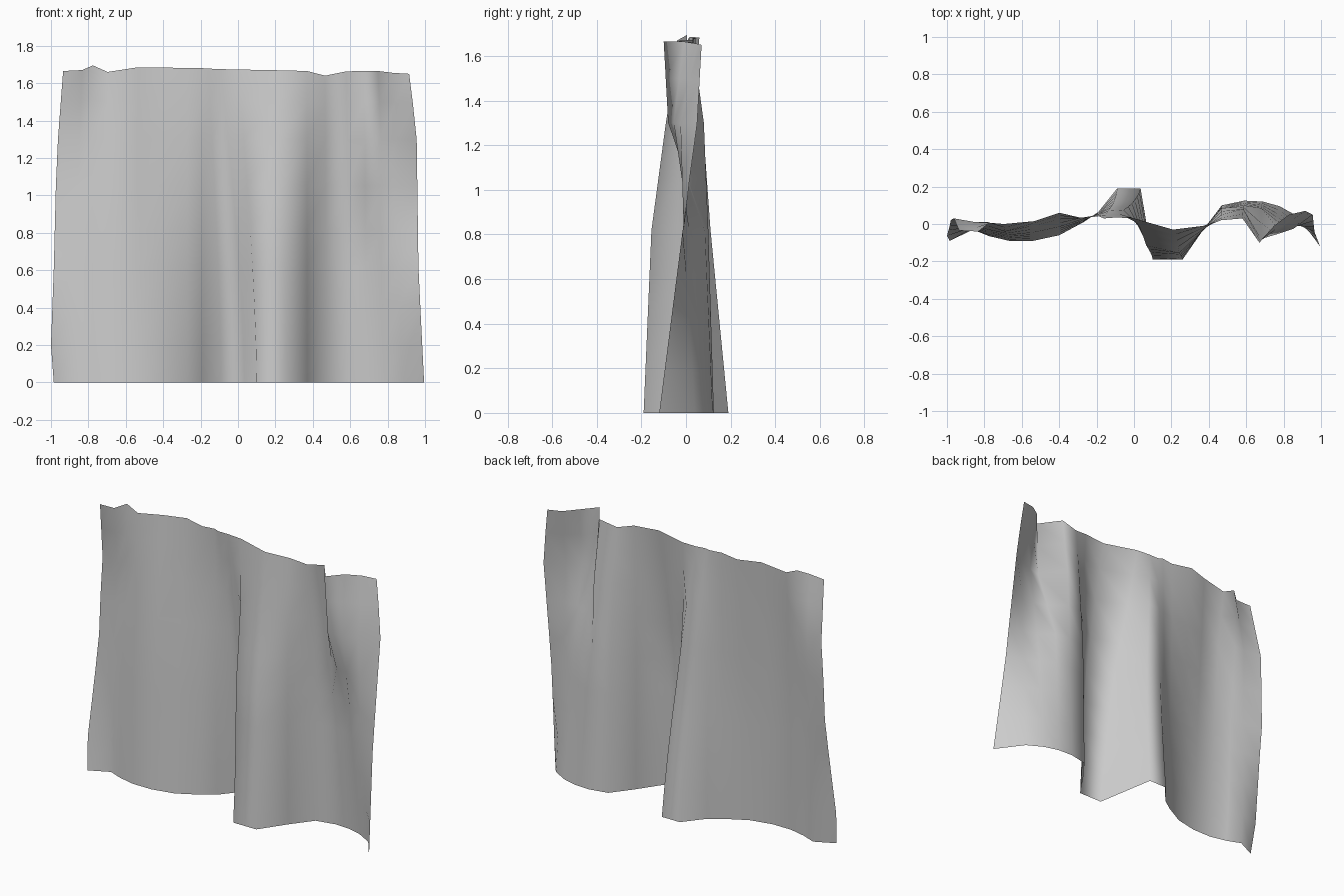
import bpy, bmesh

# column positions across the cloth at the hem
xs = [-1, -.87, -.78, -.67, -.54, -.40, -.27, -.19, -.09, .035,
      .1, .26, .37, .47, .59, .69, .78, .88, 1]

# folds drift sideways towards the top (column: shift)
drift = {2: -.02, 3: -.04, 8: -.07, 9: -.13, 10: -.10, 11: -.05}

# fold depth (y) of each column at four heights, hem to top edge
folds = [
    (0.00, [-.09, -.03, -.065, -.09, -.09, -.06, .01, .065, .19, .19,
            -.19, -.19, -.03, .10, .125, .12, .095, .04, -.12]),
    (0.49, [.02, -.01, -.03, -.06, -.045, -.015, .02, .055, .105, .11,
            -.115, -.155, -.035, .085, .10, .085, .015, -.01, -.015]),
    (0.78, [.03, .01, .01, -.04, -.01, .025, .035, .05, .07, .075,
            -.02, -.09, -.03, .05, .08, -.08, -.055, -.025, .05]),
    (1.00, [-.035, -.04, .005, .0, .015, .06, .03, .042, .03, .035,
            .03, -.03, -.01, .02, .03, -.10, -.01, .05, .07]),
]

# uneven top edge
top_z = [1.665, 1.67, 1.695, 1.66, 1.685, 1.684, 1.68, 1.68, 1.678, 1.675,
         1.673, 1.669, 1.665, 1.64, 1.663, 1.665, 1.665, 1.655, 1.65]

# outline of the left and right edges
left_edge = [(0, -.985), (.12, -1), (.36, -.985), (.72, -.97), (1, -.935)]
right_edge = [(0, .995), (.12, .985), (.36, .965), (.8, .955), (1, .915)]


def lerp_table(table, t):
    for (t0, v0), (t1, v1) in zip(table, table[1:]):
        if t <= t1:
            return v0 + (v1 - v0) * (t - t0) / (t1 - t0)
    return table[-1][1]


# hanging cloth sheet
bm = bmesh.new()
grid = []
for t in [0, .12, .25, .37, .49, .63, .78, .9, 1]:
    row = []
    for i, x in enumerate(xs):
        edge = lerp_table(left_edge, t) + 1 if x < 0 else lerp_table(right_edge, t) - 1
        y = lerp_table([(h, ys[i]) for h, ys in folds], t)
        z = t * (1.67 + (top_z[i] - 1.67) * t ** 4)
        shift = edge * abs(x) ** 4 + drift.get(i, 0) * t ** 1.5
        row.append(bm.verts.new((x + shift, y, z)))
    grid.append(row)
for a, b in zip(grid, grid[1:]):
    for i in range(len(xs) - 1):
        bm.faces.new((a[i], a[i + 1], b[i + 1], b[i]))
mesh = bpy.data.meshes.new("curtain")
bm.to_mesh(mesh)
bm.free()
for p in mesh.polygons:
    p.use_smooth = True
curtain = bpy.data.objects.new("curtain", mesh)
bpy.context.collection.objects.link(curtain)
